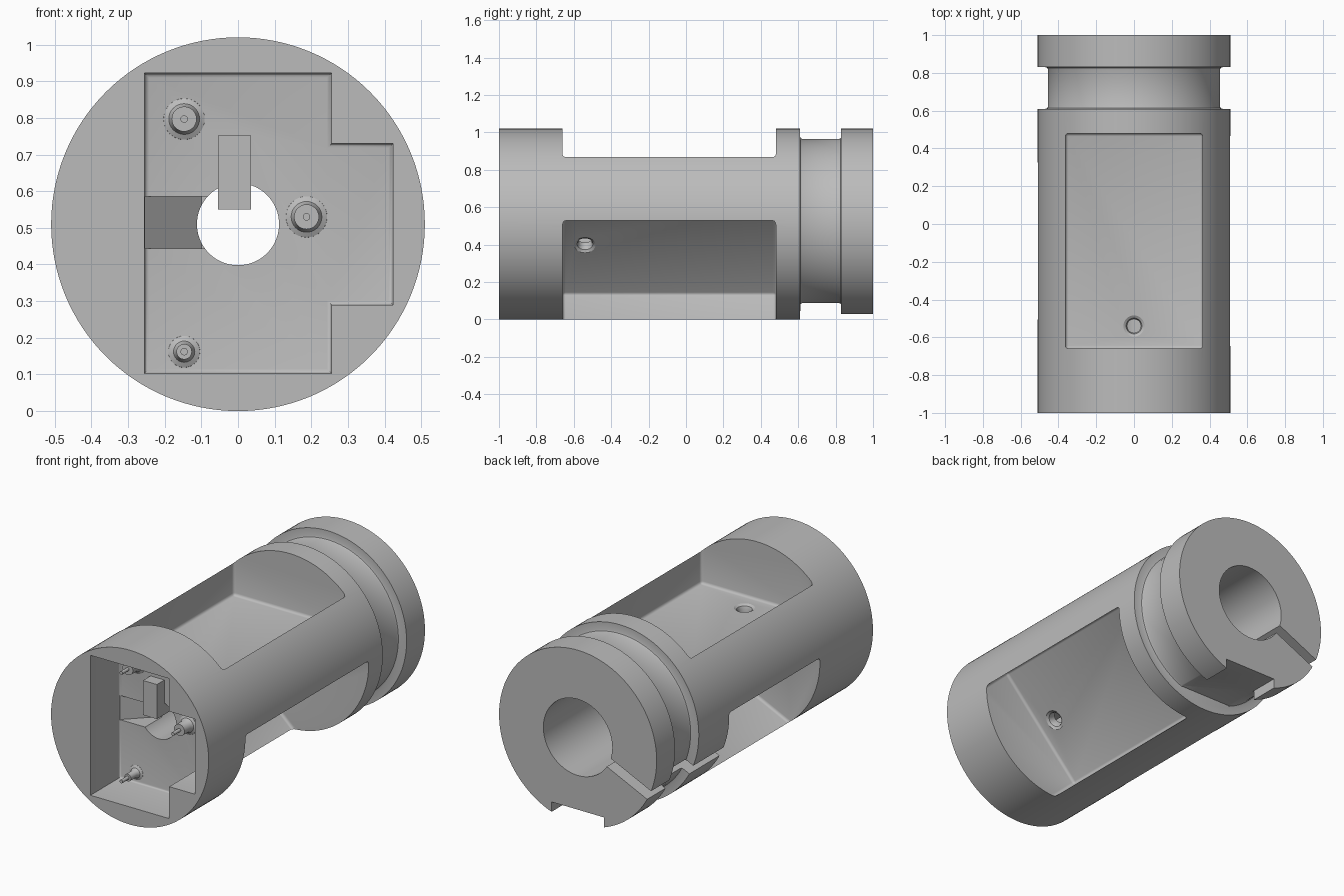
import bpy, bmesh, math
from mathutils import Matrix, Vector

AXIS = 0.51          # height of the cylinder axis, also the radius
SEG = 128

if "Cube" in bpy.data.objects:
    bpy.data.objects.remove(bpy.data.objects["Cube"], do_unlink=True)

grey = bpy.data.materials.new("plain grey")
grey.use_nodes = True
grey.diffuse_color = (0.5, 0.5, 0.5, 1)
grey.node_tree.nodes["Principled BSDF"].inputs["Base Color"].default_value = (0.5, 0.5, 0.5, 1)


def finish(name, bm):
    """Turn a bmesh into an object."""
    bmesh.ops.remove_doubles(bm, verts=bm.verts, dist=1e-5)
    bmesh.ops.recalc_face_normals(bm, faces=bm.faces)
    mesh = bpy.data.meshes.new(name)
    bm.to_mesh(mesh)
    bm.free()
    mesh.materials.append(grey)
    obj = bpy.data.objects.new(name, mesh)
    bpy.context.collection.objects.link(obj)
    return obj


def lathe(name, profile, matrix, seg, closed):
    """Revolve (radius, y) points around the y axis."""
    bm = bmesh.new()
    rings = []
    for r, y in profile:
        angles = [2 * math.pi * i / seg for i in range(seg)]
        rings.append([bm.verts.new((r * math.cos(a), y, r * math.sin(a))) for a in angles])
    pairs = list(zip(rings, rings[1:])) + ([(rings[-1], rings[0])] if closed else [])
    for a, b in pairs:
        for i in range(seg):
            j = (i + 1) % seg
            bm.faces.new((a[i], a[j], b[j], b[i]))
    if not closed:
        bm.faces.new(rings[0])
        bm.faces.new(rings[-1])
    bm.transform(matrix)
    return finish(name, bm)


def prism(name, points, start, depth):
    """Extrude a closed outline of 3D points along a vector."""
    bm = bmesh.new()
    face = bm.faces.new([bm.verts.new(Vector(p) + Vector(start)) for p in points])
    out = bmesh.ops.extrude_face_region(bm, geom=[face])
    verts = [v for v in out["geom"] if isinstance(v, bmesh.types.BMVert)]
    bmesh.ops.translate(bm, verts=verts, vec=depth)
    return finish(name, bm)


def radial(angle):
    """Frame whose y axis points outward at an angle around the cylinder."""
    a = math.radians(angle)
    n = Vector((math.cos(a), 0, math.sin(a)))
    t = Vector((-math.sin(a), 0, math.cos(a)))
    m = Matrix((n, Vector((0, 1, 0)), t)).transposed().to_4x4()
    return Matrix.Translation((0, 0, AXIS)) @ m


def radial_box(name, angle, floor, half_width, y0, y1, bevel=0.0):
    bm = bmesh.new()
    bmesh.ops.create_cube(bm, size=1)
    top = 0.75
    bmesh.ops.scale(bm, verts=bm.verts, vec=(top - floor, y1 - y0, 2 * half_width))
    bmesh.ops.translate(bm, verts=bm.verts, vec=((top + floor) / 2, (y0 + y1) / 2, 0))
    if bevel:
        bmesh.ops.bevel(bm, geom=bm.edges[:], offset=bevel, segments=3,
                        profile=0.5, affect='EDGES')
    bm.transform(radial(angle))
    return finish(name, bm)


# Turned body with a neck groove and a stepped bore
body = lathe("cylinder_body", [
    (0.112, -1), (0.51, -1), (0.51, 0.61), (0.468, 0.61), (0.459, 0.613), (0.455, 0.622),
    (0.455, 0.818), (0.459, 0.827), (0.468, 0.83), (0.51, 0.83), (0.51, 1),
    (0.223, 1), (0.223, 0.5), (0.112, 0.5)],
    Matrix.Translation((0, 0, AXIS)), SEG, True)

cutters = []

# Three pockets around the barrel
for name, angle, floor, half, y0, y1 in (
        ("top_pocket", 90, 0.17, 0.363, -0.66, 0.48),
        ("side_pocket", -43, 0.165, 0.361, -0.66, 0.48),
        ("narrow_pocket", 205, 0.19, 0.237, -0.51, 0.33)):
    cutters.append(radial_box(name, angle, floor, half, y0, y1, 0.016))

# Drilled holes from two pocket floors into the bore
for angle, floor in ((90, 0.17), (-43, 0.165)):
    turn = radial(angle) @ Matrix.Translation((0, -0.54, 0)) @ Matrix.Rotation(-math.pi / 2, 4, 'Z')
    cutters.append(lathe("wire_hole", [
        (0.036, 0.03), (0.036, floor - 0.025), (0.042, floor - 0.009),
        (0.056, floor), (0.056, floor + 0.03)], turn, 32, False))

# Stepped recess in the front face, with a softened floor edge
outline = [(-0.255, 0.103), (0.255, 0.103), (0.255, 0.29), (0.423, 0.29),
           (0.423, 0.73), (0.255, 0.73), (0.255, 0.922), (-0.255, 0.922)]
recess = prism("front_recess", [(x, 0, z) for x, z in outline], (0, -1.1, 0), (0, 0.37, 0))
bm = bmesh.new()
bm.from_mesh(recess.data)
bmesh.ops.bevel(bm, geom=[e for e in bm.edges if all(v.co.y > -0.8 for v in e.verts)],
                offset=0.012, segments=3, profile=0.5, affect='EDGES')
bm.to_mesh(recess.data)
bm.free()
cutters.append(recess)

# Sloped wire channels from the recess floor into the bore
cutters.append(prism("side_channel", [
    (-0.254, -0.8, 0), (-0.254, -0.73, 0), (-0.1, -0.575, 0), (0, -0.575, 0), (0, -0.8, 0)],
    (0, 0, 0.443), (0, 0, 0.142)))
cutters.append(prism("top_channel", [
    (0, -0.8, 0.752), (0, -0.73, 0.752), (0, -0.64, 0.648), (0, -0.64, 0.55), (0, -0.8, 0.55)],
    (-0.055, 0, 0), (0.09, 0, 0)))

# Slot along the back and key notch under the flange
cutters.append(radial_box("back_slot", 205, 0.15, 0.03, 0.3, 1.1))
cutters.append(prism("key_notch", [
    (-0.17, 0, -0.1), (0.17, 0, -0.1), (0.17, 0, 0.087), (-0.17, 0, 0.087)],
    (0, 0.612, 0), (0, 0.5, 0)))

# Cut everything out of the body
for cutter in cutters:
    cutter.hide_render = True
    mod = body.modifiers.new(cutter.name, 'BOOLEAN')
    mod.operation = 'DIFFERENCE'
    mod.solver = 'EXACT'
    mod.object = cutter
graph = bpy.context.evaluated_depsgraph_get()
cut_mesh = bpy.data.meshes.new_from_object(body.evaluated_get(graph))
body.modifiers.clear()
body.data = cut_mesh
for cutter in cutters:
    bpy.data.objects.remove(cutter, do_unlink=True)

# Mounting pins standing on the recess floor
parts = [body]
for name, x, z, r in (("upper_pin", -0.147, 0.797, 0.034),
                      ("middle_pin", 0.187, 0.53, 0.034),
                      ("lower_pin", -0.147, 0.162, 0.021)):
    parts.append(lathe(name, [
        (r + 0.025, -0.72), (r + 0.022, -0.731), (r + 0.008, -0.738), (r, -0.755),
        (r, -0.81), (0.01, -0.81), (0.01, -0.87)],
        Matrix.Translation((x, 0, z)), 32, False))

# Smooth round faces, keep edges crisp
bpy.ops.object.select_all(action='DESELECT')
for part in parts:
    part.select_set(True)
bpy.context.view_layer.objects.active = body
bpy.ops.object.shade_smooth_by_angle(angle=math.radians(32))
